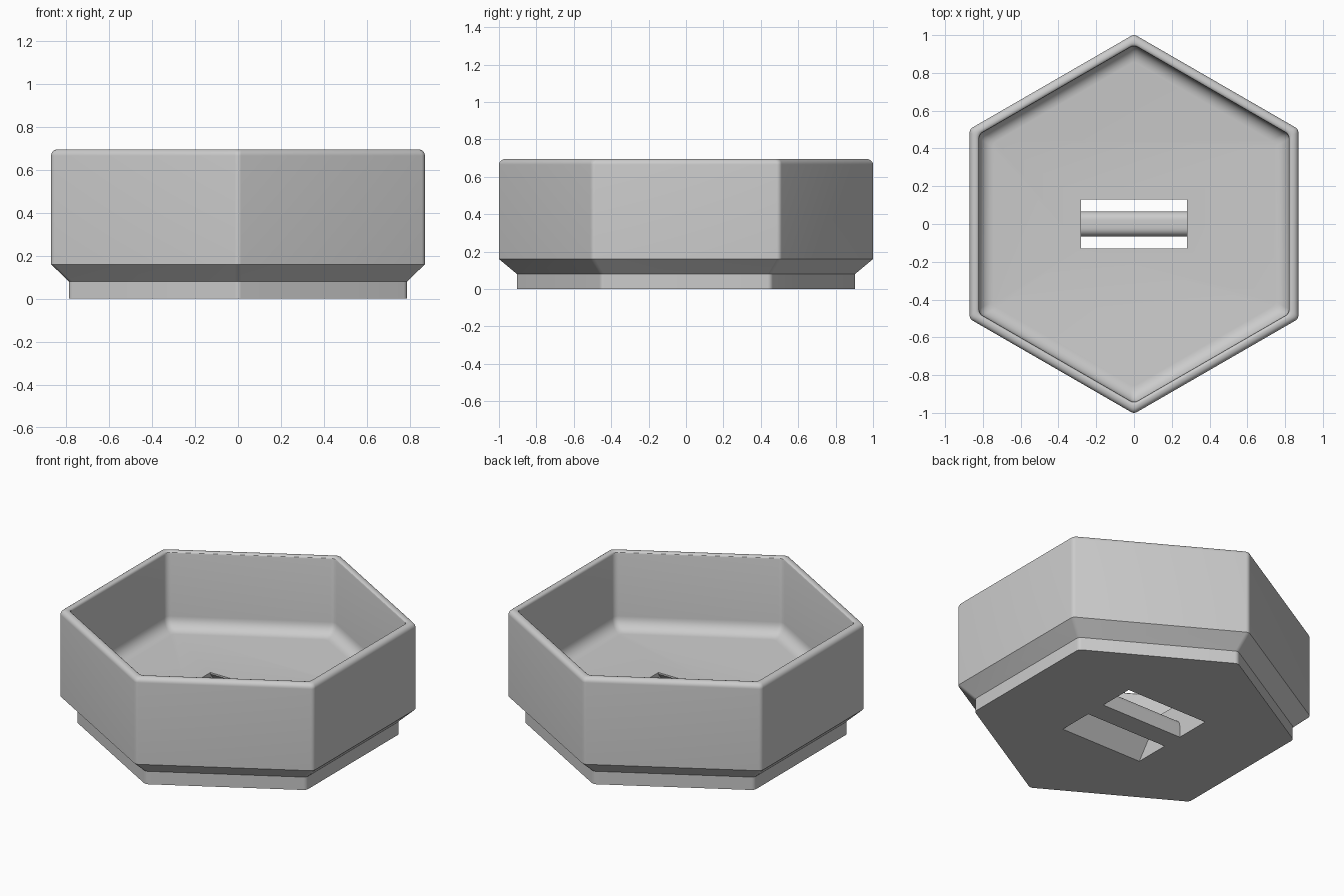
import bpy
import bmesh
from math import cos, sin, pi, radians

if "Cube" in bpy.data.objects:
    bpy.data.objects.remove(bpy.data.objects["Cube"], do_unlink=True)

grey = bpy.data.materials.new("light grey")
grey.use_nodes = True
COLOUR = (0.6, 0.6, 0.6, 1)
grey.diffuse_color = COLOUR
grey.node_tree.nodes["Principled BSDF"].inputs["Base Color"].default_value = COLOUR


def add_object(name, bm):
    bmesh.ops.recalc_face_normals(bm, faces=bm.faces)
    mesh = bpy.data.meshes.new(name)
    bm.to_mesh(mesh)
    bm.free()
    mesh.materials.append(grey)
    obj = bpy.data.objects.new(name, mesh)
    bpy.context.collection.objects.link(obj)
    return obj


def hexagon(apothem, z, r, steps=5):
    """Rounded hexagon with points towards the front and back."""
    points = []
    centre = (apothem - r) / cos(pi / 6)
    for k in range(6):
        a = pi / 2 + k * pi / 3
        for i in range(steps + 1):
            b = a + (i / steps - 0.5) * pi / 3
            points.append((centre * cos(a) + r * cos(b), centre * sin(a) + r * sin(b), z))
    return points


def loft(name, rings):
    bm = bmesh.new()
    loops = [[bm.verts.new(p) for p in ring] for ring in rings]
    for low, high in zip(loops, loops[1:]):
        n = len(low)
        for i in range(n):
            j = (i + 1) % n
            bm.faces.new((low[i], low[j], high[j], high[i]))
    bm.faces.new(loops[0])
    bm.faces.new(loops[-1])
    return add_object(name, bm)


def arc(cx, cz, r, start, end, steps=6):
    return [(cx + r * cos(t), cz + r * sin(t))
            for t in (radians(start + (end - start) * i / steps) for i in range(steps + 1))]


def smooth(obj):
    bpy.ops.object.select_all(action='DESELECT')
    obj.select_set(True)
    bpy.context.view_layer.objects.active = obj
    bpy.ops.object.shade_smooth_by_angle(angle=radians(30))


# Hexagonal bowl: stepped foot, chamfer, wall, rounded rim, filleted floor
TOP, FLOOR, OUT, INNER = 0.695, 0.22, 0.87, 0.82
outside = [(0.787, 0), (0.787, 0.08), (OUT, 0.16)]
outside += arc(OUT - 0.03, TOP - 0.03, 0.03, 0, 90)
inside = arc(INNER + 0.015, TOP - 0.015, 0.015, 90, 180, 3)
inside += arc(INNER - 0.075, FLOOR + 0.075, 0.075, 0, -90)
rings = [hexagon(a, z, 0.03) for a, z in outside]
rings += [hexagon(a, z, 0.04) for a, z in inside]
bowl = loft("hexagonal_bowl", rings)

# Strap opening through the floor, flaring towards the underside
SLOT = 0.28


def rectangle(y, z):
    return [(-SLOT, -y, z), (SLOT, -y, z), (SLOT, y, z), (-SLOT, y, z)]


cutter = loft("strap_opening_cutter",
              [rectangle(0.29 + 0.035, -0.05), rectangle(0.13, FLOOR - 0.01), rectangle(0.13, 0.4)])
cutter.hide_render = True
cutter.hide_viewport = True
cut = bowl.modifiers.new("strap opening", 'BOOLEAN')
cut.object = cutter
cut.solver = 'EXACT'
smooth(bowl)
bpy.context.view_layer.objects.active = bowl
bpy.ops.object.modifier_apply(modifier=cut.name)
bpy.data.objects.remove(cutter, do_unlink=True)

# Strap bar across the opening, rounded on top and flush underneath
HALF, BAR_TOP, R = 0.066, 0.12, 0.045
profile = [(-HALF, 0), (HALF, 0)]
profile += arc(HALF - R, BAR_TOP - R, R, 0, 90)
profile += arc(R - HALF, BAR_TOP - R, R, 90, 180)
bar = loft("strap_bar", [[(x, y, z) for y, z in profile] for x in (-SLOT - 0.005, SLOT + 0.005)])
smooth(bar)
